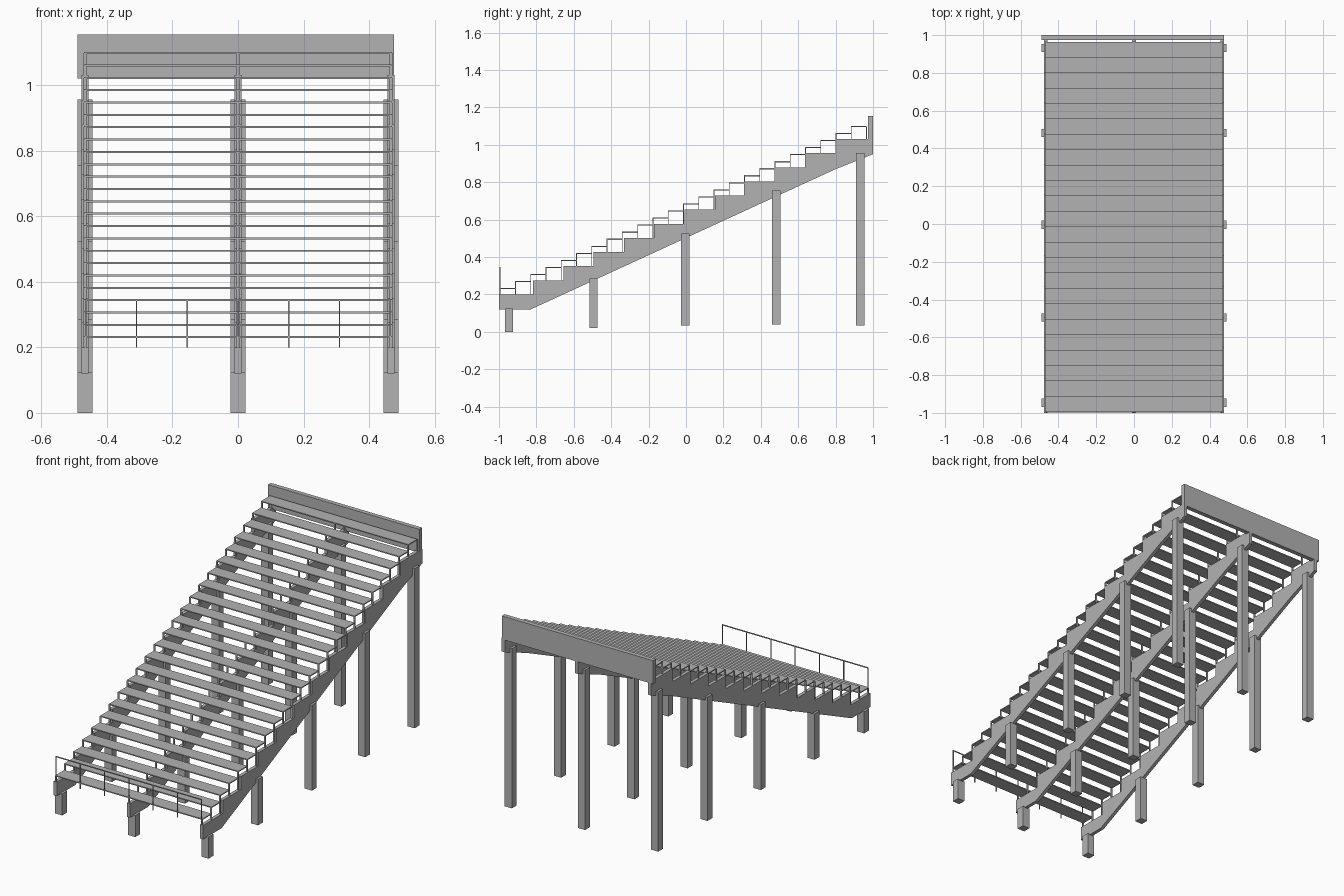
import bpy, bmesh

if "Cube" in bpy.data.objects:
    bpy.data.objects.remove(bpy.data.objects["Cube"])

def material(name, c):
    m = bpy.data.materials.new(name)
    m.diffuse_color = (c, c, c, 1)
    m.use_nodes = True
    m.node_tree.nodes["Principled BSDF"].inputs["Base Color"].default_value = m.diffuse_color
    return m

GREY = material("plain grey", 0.45)

def finish(name, bm):
    bmesh.ops.recalc_face_normals(bm, faces=bm.faces)
    me = bpy.data.meshes.new(name)
    bm.to_mesh(me)
    bm.free()
    me.materials.append(GREY)
    ob = bpy.data.objects.new(name, me)
    bpy.context.collection.objects.link(ob)
    return ob

def boxes(name, items):
    """One object made of boxes given as (x0, x1, y0, y1, z0, z1)."""
    bm = bmesh.new()
    for x0, x1, y0, y1, z0, z1 in items:
        vs = bmesh.ops.create_cube(bm, size=1)["verts"]
        for v in vs:
            v.co = (x1 if v.co.x > 0 else x0,
                    y1 if v.co.y > 0 else y0,
                    z1 if v.co.z > 0 else z0)
    return finish(name, bm)

XS = (-0.467, 0.0, 0.467)          # the three support lines
N = 24                             # rows of planks
def row_y(i): return -0.995 + 0.0816 * i
def row_z(i): return 0.234 + 0.0377 * i
def level(k): return 0.2 + 0.0755 * k

# Stepped stringers: sawtooth top, sloping underside
profile = [(-1.0, 0.12), (-1.0, level(0))]
for k in range(1, 12):
    y = -0.98 + 0.162 * k
    profile += [(y, level(k - 1)), (y, level(k))]
profile += [(1.0, level(11)), (1.0, 0.95), (0.80, 0.87), (-0.83, 0.12)]
for x, side in zip(XS, ("left", "middle", "right")):
    bm = bmesh.new()
    f = bm.faces.new([bm.verts.new((x - 0.01, y, z)) for y, z in profile])
    ext = bmesh.ops.extrude_face_region(bm, geom=[f])["geom"]
    bmesh.ops.translate(bm, vec=(0.02, 0, 0),
                        verts=[g for g in ext if isinstance(g, bmesh.types.BMVert)])
    finish(side + "_stringer", bm)

# Planks
boxes("planks", [(-0.47, 0.47, row_y(i), row_y(i + 1), row_z(i) - 0.006, row_z(i))
                 for i in range(N)])

# Thin brackets holding the planks above the stringers
brackets = []
for x in XS:
    for i in range(N + 1):
        y, top = row_y(i), row_z(min(i, N - 1)) - 0.003
        brackets.append((x - 0.005, x + 0.005, y, y + 0.004,
                         level(max(i - 1, 0) // 2) - 0.003, top))
boxes("plank_brackets", brackets)

# Columns
cols = [(-0.947, 0.0, 0.125), (-0.495, 0.02, 0.285), (-0.004, 0.033, 0.525),
        (0.482, 0.04, 0.755), (0.932, 0.035, 0.957)]
boxes("columns", [(x - 0.023, x + 0.023, y - 0.022, y + 0.022, z0, z1)
                  for x in XS for y, z0, z1 in cols])

# Back panel
boxes("back_panel", [(-0.49, 0.476, 0.974, 1.0, 1.02, 1.155)])

# Front railing
rail = [(-0.467, 0.467, -0.998, -0.993, 0.342, 0.347)]
for k in range(7):
    x = -0.465 + 0.155 * k
    rail.append((x - 0.002, x + 0.002, -0.998, -0.993, 0.2, 0.345))
boxes("front_railing", rail)
